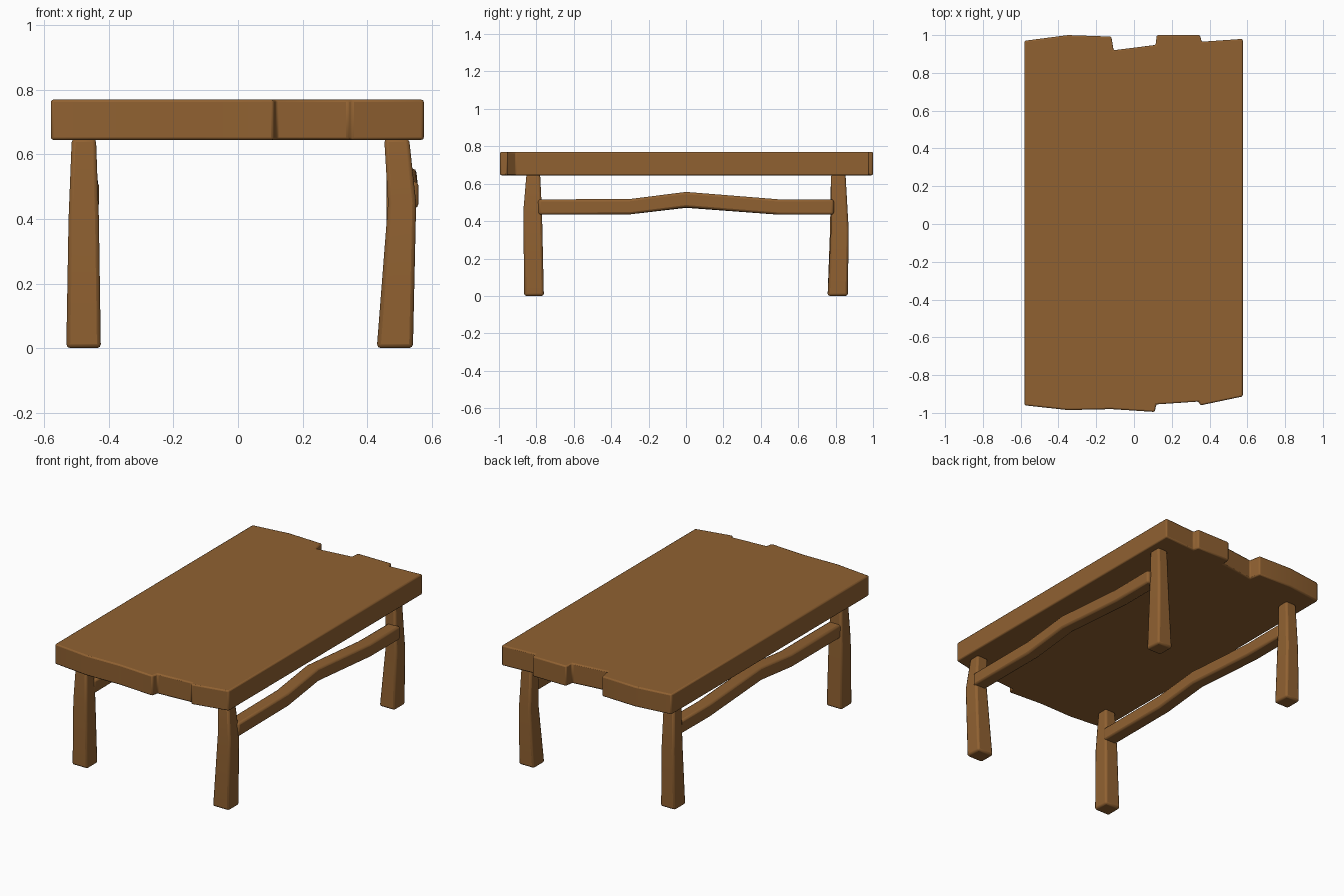
import bpy, bmesh, math

if "Cube" in bpy.data.objects:
    bpy.data.objects.remove(bpy.data.objects["Cube"])

wood = bpy.data.materials.new("brown wood")
wood.diffuse_color = (0.28, 0.12, 0.031, 1)
wood.use_nodes = True
wood.node_tree.nodes["Principled BSDF"].inputs["Base Color"].default_value = wood.diffuse_color


def loft(name, rings, bevel):
    """Join rings of equal point count into a closed solid with softened edges."""
    bm = bmesh.new()
    vs = [[bm.verts.new(p) for p in r] for r in rings]
    n = len(rings[0])
    for a, b in zip(vs, vs[1:]):
        for i in range(n):
            j = (i + 1) % n
            bm.faces.new((a[i], a[j], b[j], b[i]))
    bm.faces.new(vs[0][::-1])
    bm.faces.new(vs[-1])
    bmesh.ops.recalc_face_normals(bm, faces=bm.faces)
    me = bpy.data.meshes.new(name)
    bm.to_mesh(me)
    bm.free()
    me.materials.append(wood)
    ob = bpy.data.objects.new(name, me)
    bpy.context.collection.objects.link(ob)
    bpy.context.view_layer.objects.active = ob
    ob.select_set(True)
    bpy.ops.object.shade_smooth_by_angle(angle=math.radians(55))
    ob.select_set(False)
    mod = ob.modifiers.new("soft edges", 'BEVEL')
    mod.width = bevel
    mod.segments = 2
    mod.limit_method = 'ANGLE'
    mod.angle_limit = math.radians(40)
    return ob


def rect(a0, a1, b0, b1):
    return [(a0, b0), (a1, b0), (a1, b1), (a0, b1)]


# Tabletop: planks of uneven length, as one outline
outline = [(-.58, -.96), (-.35, -.985), (-.12, -.98), (.11, -.995), (.118, -.955),
           (.342, -.94), (.352, -.96), (.576, -.913), (.576, .98), (.358, .965),
           (.35, 1.0), (.12, 1.0), (.115, .948), (-.108, .92), (-.12, .992),
           (-.35, 1.0), (-.58, .97)]
loft("tabletop", [[(x, y, z) for x, y in outline] for z in (.645, .77)], .008)

# Legs: tapered square posts, rows of (x0, x1, y0, y1, z)
legs = {
    "front_left_leg": [(-.532, -.425, -.865, -.76, 0), (-.525, -.431, -.868, -.77, .4),
                       (-.515, -.44, -.853, -.78, .65)],
    "front_right_leg": [(.43, .542, -.865, -.76, 0), (.465, .552, -.87, -.77, .45),
                        (.453, .53, -.853, -.78, .65)],
    "back_right_leg": [(.435, .54, .757, .865, 0), (.46, .54, .775, .87, .35),
                       (.46, .53, .775, .853, .65)],
    "back_left_leg": [(-.53, -.43, .757, .865, 0), (-.522, -.434, .77, .868, .35),
                      (-.515, -.44, .775, .853, .65)],
}
for name, rows in legs.items():
    loft(name, [[(x, y, r[4]) for x, y in rect(*r[:4])] for r in rows], .012)

# Side stretchers: bent branches, rows of (y, x centre, z centre)
stretchers = {
    "right_stretcher": [(-.79, .518, .475), (-.3, .516, .477), (0, .512, .515),
                        (.5, .516, .475), (.79, .518, .475)],
    "left_stretcher": [(-.79, -.472, .475), (-.3, -.474, .477), (0, -.478, .512),
                       (.5, -.474, .475), (.79, -.472, .475)],
}
for name, rows in stretchers.items():
    loft(name, [[(x, y, z) for x, z in rect(cx - .041, cx + .041, cz - .041, cz + .041)]
                for y, cx, cz in rows], .012)
